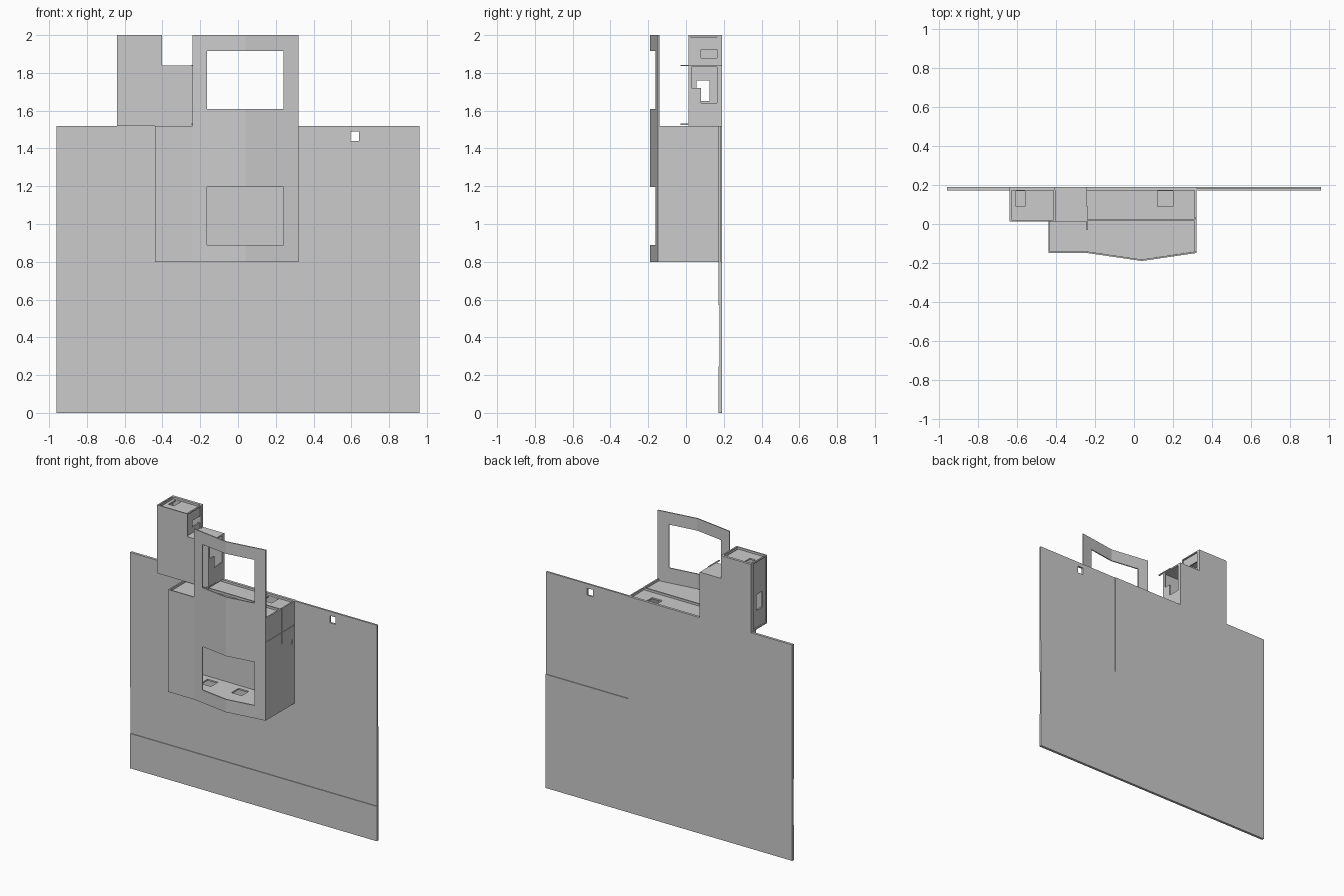
import bpy, bmesh

if "Cube" in bpy.data.objects:
    bpy.data.objects.remove(bpy.data.objects["Cube"])

T = 0.01  # sheet thickness


def extrude(name, pts, lo, hi, axis):
    """Extrude a 2D outline along x ('x': pts are y,z), y (x,z) or z (x,y)."""
    put = {'x': lambda a, b, d: (d, a, b),
           'y': lambda a, b, d: (a, d, b),
           'z': lambda a, b, d: (a, b, d)}[axis]
    bm = bmesh.new()
    rings = [[bm.verts.new(put(a, b, d)) for a, b in pts] for d in (lo, hi)]
    bm.faces.new(rings[0])
    bm.faces.new(rings[1])
    n = len(pts)
    for i in range(n):
        j = (i + 1) % n
        bm.faces.new((rings[0][i], rings[0][j], rings[1][j], rings[1][i]))
    bmesh.ops.recalc_face_normals(bm, faces=bm.faces)
    me = bpy.data.meshes.new(name)
    bm.to_mesh(me)
    bm.free()
    ob = bpy.data.objects.new(name, me)
    bpy.context.collection.objects.link(ob)
    return ob


def box(name, x0, x1, y0, y1, z0, z1):
    return extrude(name, [(x0, y0), (x1, y0), (x1, y1), (x0, y1)], z0, z1, 'z')


def cut(ob, cutter):
    """Subtract a cutter, bake the result and remove the cutter."""
    cutter.hide_render = True
    m = ob.modifiers.new("cut", 'BOOLEAN')
    m.operation, m.solver, m.object = 'DIFFERENCE', 'EXACT', cutter
    dg = bpy.context.evaluated_depsgraph_get()
    me = bpy.data.meshes.new_from_object(ob.evaluated_get(dg))
    ob.modifiers.clear()
    ob.data = me
    bpy.data.objects.remove(cutter)


def cut_box(ob, *b):
    cut(ob, box("cutter", *b))


# Large back plate with stepped tower outline
plate = extrude("back_plate", [(-.96, 0), (.96, 0), (.96, 1.52), (-.24, 1.52), (-.24, 1.84),
                               (-.405, 1.84), (-.405, 2), (-.64, 2), (-.64, 1.52), (-.96, 1.52)],
                .172, .19, 'y')
cut_box(plate, -1, 1, .1, .177, .245, .57)        # shallow front band
cut_box(plate, .32, 1, .185, .3, .8, 1.6)         # shallow rear recess
cut_box(plate, .595, .64, .1, .3, 1.44, 1.49)     # small hole

# Bent front panel with two windows
panel = extrude("front_panel", [(-.24, -.149), (.04, -.19), (.32, -.149), (.32, -.141),
                                (.04, -.182), (-.24, -.141)], .8, 2, 'z')
for z0, z1 in ((.89, 1.195), (1.61, 1.915)):
    cut_box(panel, -.165, .24, -.3, 0, z0, z1)

# Main box walls
box("box_front_left", -.44, -.24, -.149, -.141, .8, 1.52)
box("box_left_wall", -.44, -.44 + T, -.141, .172, .8, 1.52)
side = box("box_right_wall", .32 - T, .32, -.141, .172, .8, 1.52)
cut_box(side, .316, .4, -.141, .165, 1.35, 1.357)
cut_box(side, .316, .4, .025, .033, 1.27, 1.53)
cut_box(side, .316, .4, .13, .15, 1.23, 1.26)

# Bottom and lid; front edges follow the bend
edge = [(-.43, -.141), (-.24, -.141), (.04, -.182), (.31, -.142), (.31, .172), (-.43, .172)]
floor = extrude("box_floor", edge, .8, .81, 'z')
for x in (-.29, -.05):
    cut_box(floor, x - .04, x + .04, .055, .135, .7, .9)
lid = extrude("box_lid", edge, 1.495, 1.505, 'z')
cut_box(lid, .12, .2, .09, .17, 1.4, 1.6)
box("lid_rib", -.24, .31, .015, .025, 1.505, 1.52)

# Tower: lower compartment
box("tower_base", -.64, -.24, .012, .172, 1.52, 1.53)
box("tower_front", -.64, -.24, .012, .02, 1.53, 1.84)
left = box("tower_left_wall", -.635, -.625, .02, .172, 1.53, 1.99)
cut_box(left, -.7, -.6, .055, .125, 1.65, 1.76)
right = box("tower_right_wall", -.25, -.24, .02, .172, 1.53, 1.84)
cut(right, extrude("cutter", [(.03, 1.72), (.08, 1.72), (.08, 1.64), (.165, 1.64),
                              (.165, 1.83), (.03, 1.83)], -.3, -.2, 'x'))
box("tower_shelf", -.625, -.25, .02, .172, 1.83, 1.84)

# Tower: upper compartment
box("upper_front", -.64, -.405, .012, .02, 1.84, 2)
upper = box("upper_right_wall", -.42, -.41, .02, .172, 1.84, 1.99)
cut_box(upper, -.5, -.3, .08, .165, 1.88, 1.925)
top = box("upper_lid", -.625, -.42, .02, .172, 1.975, 1.985)
cut_box(top, -.605, -.56, .09, .17, 1.9, 2.1)

# Raised rims around the tower sides and thin tabs
for x, z0, z1 in ((-.64, 1.53, 2), (-.413, 1.84, 2), (-.25, 1.53, 1.84)):
    for y in (.012, .165):
        box("tower_rim", x, x + .01, y, y + .01, z0, z1)
    box("tower_top_rim", x, x + .01, .012, .172, z1 - .008, z1)
for z in (1.525, 1.836):
    box("tower_tab", -.245, -.236, -.03, .09, z, z + .006)
